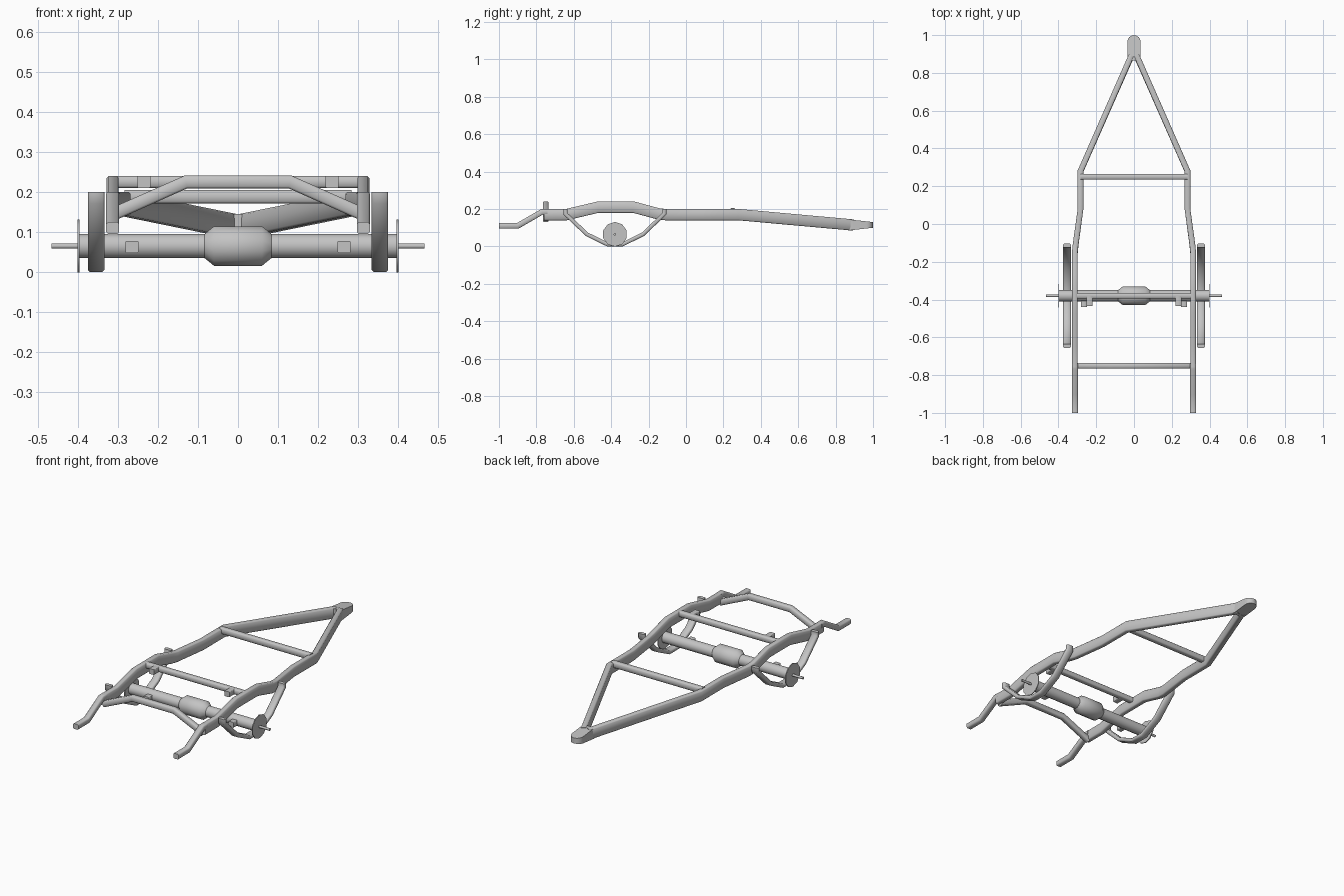
import bpy, bmesh, math
from mathutils import Vector

cube = bpy.data.objects.get("Cube")
if cube:
    bpy.data.objects.remove(cube)

steel = bpy.data.materials.new("grey steel")
steel.use_nodes = True
GREY = (0.55, 0.55, 0.55, 1)
steel.diffuse_color = GREY
steel.node_tree.nodes["Principled BSDF"].inputs["Base Color"].default_value = GREY


def finish(name, bm, angle=50):
    bmesh.ops.recalc_face_normals(bm, faces=bm.faces)
    mesh = bpy.data.meshes.new(name)
    bm.to_mesh(mesh)
    bm.free()
    mesh.materials.append(steel)
    ob = bpy.data.objects.new(name, mesh)
    bpy.context.collection.objects.link(ob)
    bpy.ops.object.select_all(action='DESELECT')
    ob.select_set(True)
    bpy.context.view_layer.objects.active = ob
    bpy.ops.object.shade_smooth_by_angle(angle=math.radians(angle))
    return ob


def skin(bm, rings):
    for a, b in zip(rings, rings[1:]):
        for i in range(len(a)):
            j = (i + 1) % len(a)
            bm.faces.new((a[i], a[j], b[j], b[i]))
    bm.faces.new(rings[0])
    bm.faces.new(rings[-1])


def beam(name, path, w, h, hint, chamfer=0.005):
    """Sweep a chamfered box section along a path with mitred corners."""
    pts = [Vector(p) for p in path]
    hint = Vector(hint)
    x, z, c = w / 2, h / 2, chamfer
    section = [(x, c - z), (x, z - c), (x - c, z), (c - x, z),
               (-x, z - c), (-x, c - z), (c - x, -z), (x - c, -z)]
    dirs = [(b - a).normalized() for a, b in zip(pts, pts[1:])]
    bm = bmesh.new()
    rings = []
    for i, p in enumerate(pts):
        t = dirs[max(i - 1, 0)]
        plane = (t + dirs[min(i, len(dirs) - 1)]).normalized()
        n = hint.cross(t).normalized()
        side = t.cross(n)
        ring = []
        for u, v in section:
            o = side * u + n * v
            ring.append(bm.verts.new(p + o - t * (o.dot(plane) / t.dot(plane))))
        rings.append(ring)
    skin(bm, rings)
    return finish(name, bm)


def lathe_x(name, profile, sides, y=-0.38, z=0.065):
    """Turn (x, radius) pairs about the axle line."""
    bm = bmesh.new()
    rings = []
    for x, r in profile:
        angles = [2 * math.pi * (k + 0.5) / sides for k in range(sides)]
        rings.append([bm.verts.new((x, y + r * math.cos(a), z + r * math.sin(a))) for a in angles])
    skin(bm, rings)
    return finish(name, bm)


X, Y = (1, 0, 0), (0, 1, 0)

# Parts that repeat on both sides
for s, label in ((1, "left"), (-1, "right")):
    rail = [(.313, -.76, .17), (.313, -.64, .17), (.313, -.47, .21), (.313, -.28, .21),
            (.313, -.15, .175), (.309, -.11, .17), (.283, .08, .17), (.283, .28, .17),
            (.014, .89, .115)]
    beam(label + "_rail", [(s * x, y, z) for x, y, z in rail], .03, .06, X)

    horn = [(-1, .11), (-.9, .11), (-.77, .185), (-.74, .185)]
    beam(label + "_frame_horn", [(s * .313, y, z) for y, z in horn], .033, .03, X)

    # Leaf spring with upturned ends
    leaf = [(-.645, .2), (-.645, .175), (-.53, .065), (-.42, .011), (-.34, .011),
            (-.23, .065), (-.115, .175), (-.115, .2)]
    beam(label + "_spring", [(s * .354, y, z) for y, z in leaf], .042, .021, X)

    # Wheel hub and spindle
    lathe_x(label + "_hub", [(s * .396, .066), (s * .401, .066)], 10)
    lathe_x(label + "_spindle", [(s * .39, .007), (s * .466, .007)], 8)

    # Damper mounts
    beam(label + "_upper_mount", [(s * .235, -.435, .225), (s * .235, -.38, .225)], .032, .03, X, .002)
    beam(label + "_lower_mount", [(s * .265, -.44, .063), (s * .265, -.38, .063)], .032, .03, X, .002)

# Axle tube with the swollen centre housing
lathe_x("axle_tube", [(-.4, .031), (.4, .031)], 12)
lathe_x("axle_housing", [(-.085, .03), (-.06, .051), (.06, .051), (.085, .03)], 12)

# Cross members
beam("front_crossbar", [(-.31, -.75, .145), (-.13, -.75, .225), (.13, -.75, .225),
                        (.31, -.75, .145)], .03, .032, Y)
beam("arch_crossbar", [(-.31, -.38, .225), (.31, -.38, .225)], .03, .03, Y)
beam("rear_crossbar", [(-.283, .25, .188), (.283, .25, .188)], .03, .033, Y)

# Rounded coupler at the tip of the tongue
bm = bmesh.new()
outline = [(-.035, .865), (.035, .865)]
outline += [(.035 * math.cos(a), .965 + .035 * math.sin(a))
            for a in [math.pi * k / 8 for k in range(9)]]
rings = []
for s in (-1, 1):
    rings.append([bm.verts.new((x, y, .115 + s * (.03 - .11 * (y - .865)))) for x, y in outline])
skin(bm, rings)
finish("tongue_coupler", bm)
